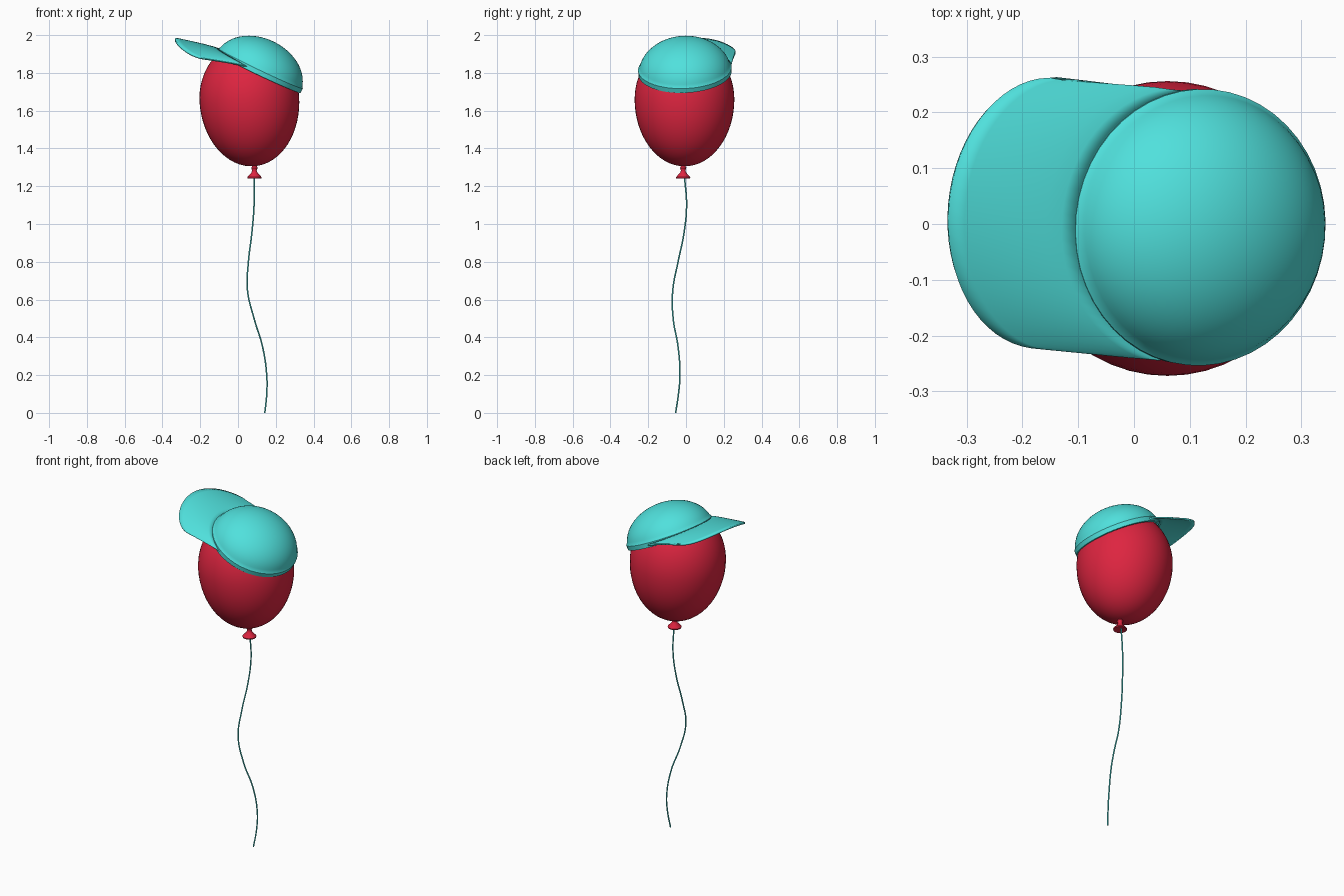
import bpy, bmesh, math
from mathutils import Matrix, Vector

cube = bpy.data.objects.get("Cube")
if cube:
    bpy.data.objects.remove(cube)


def make_material(name, rgb):
    mat = bpy.data.materials.new(name)
    mat.use_nodes = True
    mat.diffuse_color = (*rgb, 1)
    mat.node_tree.nodes["Principled BSDF"].inputs["Base Color"].default_value = (*rgb, 1)
    return mat


red = make_material("balloon red", (0.73, 0.018, 0.051))
teal = make_material("cap turquoise", (0.08, 0.75, 0.72))


def add_object(name, bm, mat, angle=40):
    bmesh.ops.remove_doubles(bm, verts=bm.verts, dist=0.0002)
    bmesh.ops.recalc_face_normals(bm, faces=bm.faces)
    mesh = bpy.data.meshes.new(name)
    bm.to_mesh(mesh)
    bm.free()
    mesh.materials.append(mat)
    obj = bpy.data.objects.new(name, mesh)
    bpy.context.collection.objects.link(obj)
    bpy.ops.object.select_all(action='DESELECT')
    obj.select_set(True)
    bpy.context.view_layer.objects.active = obj
    bpy.ops.object.shade_smooth_by_angle(angle=math.radians(angle))
    return obj


def lathe(name, profile, matrix, mat, segments=48):
    """Spin a (radius, height) profile about z, then place it."""
    bm = bmesh.new()
    verts = [bm.verts.new((r, 0, z)) for r, z in profile]
    edges = [bm.edges.new(pair) for pair in zip(verts, verts[1:])]
    bmesh.ops.spin(bm, geom=verts + edges, cent=(0, 0, 0), axis=(0, 0, 1),
                   angle=math.tau, steps=segments)
    bm.transform(matrix)
    return add_object(name, bm, mat)


# Balloon: an egg, slightly longer below, leaning a little
egg = []
for i in range(33):
    a = math.pi * (i / 32 - 0.5)
    egg.append((0.264 * math.cos(a), math.sin(a) * (0.305 if a > 0 else 0.355)))
lean = Matrix.Translation((0.06, -0.008, 1.66)) @ Matrix.Rotation(math.radians(-4), 4, 'Y')
lathe("balloon", egg, lean, red)

# Tied knot with flared skirt
knot = [(0, 0.07), (0.012, 0.065), (0.017, 0.055), (0.012, 0.042),
        (0.016, 0.03), (0.038, 0.006), (0.037, 0), (0, 0.006)]
lathe("knot", knot, Matrix.Translation((0.087, -0.015, 1.242)), red, 24)

# Cap frame: the brim points along `out`, the crown along `up`
centre = Vector((0.108, -0.005, 1.80))
out = Vector((-0.995, 0.096, 0))
side = Vector((0.096, 0.995, 0))
tilt = math.radians(25.5)
up = -out * math.sin(tilt) + Vector((0, 0, math.cos(tilt)))
across = up.cross(side).normalized()
frame = Matrix((across, side, up)).transposed().to_4x4()
frame.translation = centre

# Crown: flattened dome with a rolled edge band
crown = [(0.236, -0.002), (0.247, 0), (0.248, 0.026), (0.242, 0.033)]
for i in range(1, 21):
    a = 0.18 + (math.pi / 2 - 0.18) * i / 20
    crown.append((0.245 * math.cos(a), 0.184 * math.sin(a)))
lathe("cap_crown", crown, frame, teal)

# Brim: arched sheet running from the crown edge to a rounded front
bm = bmesh.new()
COLS, ROWS = 32, 8
grid = []
for i in range(COLS + 1):
    v = 0.241 * math.sin(math.pi * (i / COLS - 0.5))
    inner = 0.21 * math.sqrt(1 - (v / 0.245) ** 2)
    outer = 0.27 + 0.172 * math.sqrt(max(0, 1 - (v / 0.241) ** 2))
    z_in = 1.812 + 0.53 * inner
    z_out = 1.935 + 0.19 * (outer - 0.208) - 0.96 * v * v + 0.07 * v
    column = []
    for j in range(ROWS + 1):
        t = j / ROWS
        p = centre + out * (inner + (outer - inner) * t) + side * v
        p.z = z_in + (z_out - z_in) * t ** 0.8
        column.append(bm.verts.new(p))
    grid.append(column)
for a, b in zip(grid, grid[1:]):
    for j in range(ROWS):
        bm.faces.new((a[j], a[j + 1], b[j + 1], b[j]))
brim = add_object("cap_brim", bm, teal)
thick = brim.modifiers.new("thickness", 'SOLIDIFY')
thick.thickness = 0.01
thick.offset = 0

# String: a thin wavy cord
path = [(0.086, -0.008, 1.25), (0.085, 0.003, 1.1), (0.073, -0.011, 0.95),
        (0.055, -0.042, 0.8), (0.05, -0.07, 0.65), (0.085, -0.068, 0.5),
        (0.13, -0.042, 0.35), (0.152, -0.032, 0.2), (0.152, -0.04, 0.1),
        (0.142, -0.055, 0)]
curve = bpy.data.curves.new("string", 'CURVE')
curve.dimensions = '3D'
curve.bevel_depth = 0.004
curve.bevel_resolution = 2
curve.use_fill_caps = True
spline = curve.splines.new('BEZIER')
spline.bezier_points.add(len(path) - 1)
for point, co in zip(spline.bezier_points, path):
    point.co = co
    point.handle_left_type = point.handle_right_type = 'AUTO'
curve.materials.append(teal)
bpy.context.collection.objects.link(bpy.data.objects.new("string", curve))
